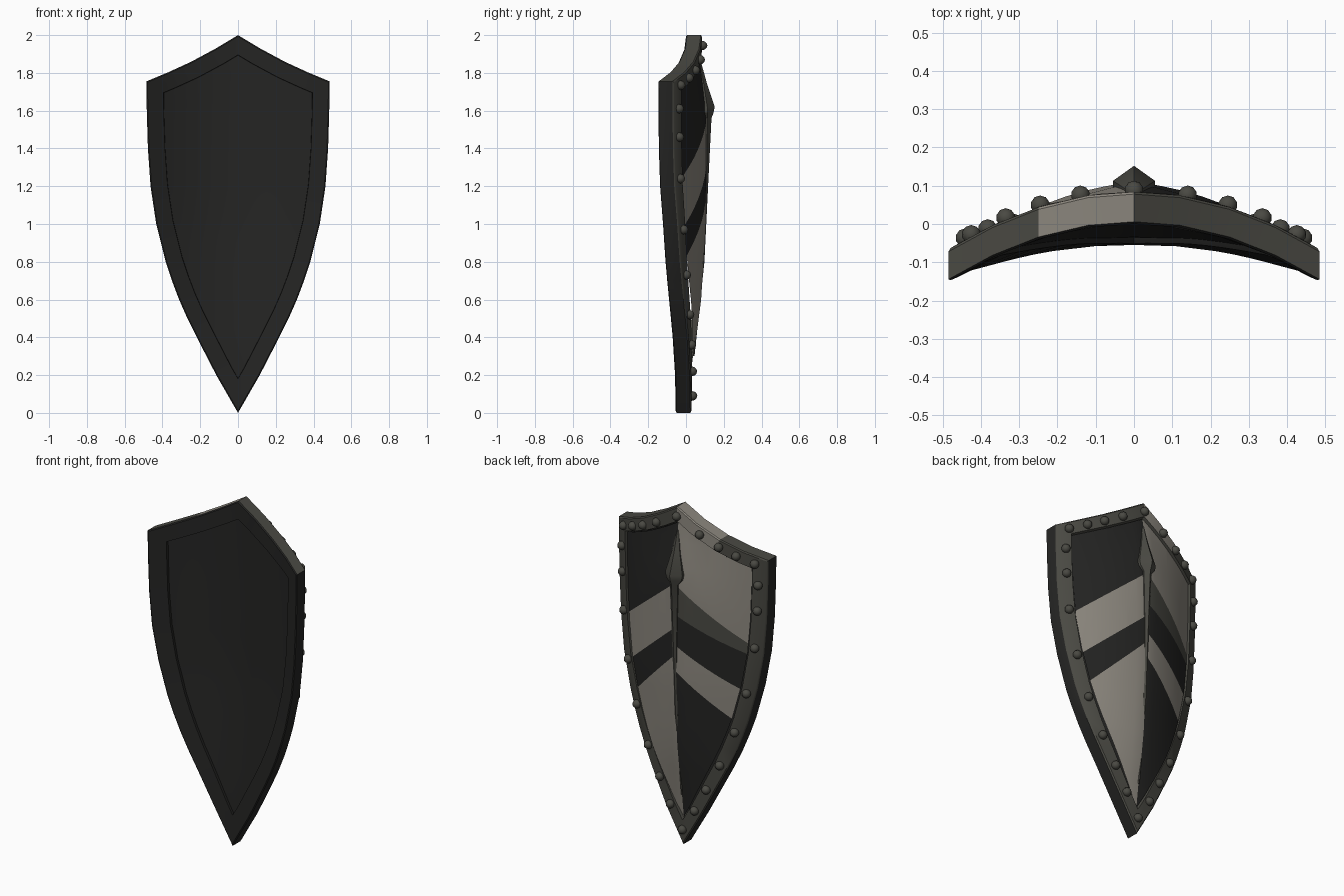
import bpy, bmesh, math
from mathutils import Vector

if "Cube" in bpy.data.objects:
    bpy.data.objects.remove(bpy.data.objects["Cube"])


def material(name, r, g, b):
    m = bpy.data.materials.new(name)
    m.diffuse_color = (r, g, b, 1)
    m.use_nodes = True
    m.node_tree.nodes["Principled BSDF"].inputs["Base Color"].default_value = m.diffuse_color
    return m


DARK, OLIVE, LIGHT = 0, 1, 2
MATS = [material("charcoal", 0.018, 0.018, 0.017),
        material("olive_grey", 0.068, 0.067, 0.056),
        material("pale_stone", 0.27, 0.25, 0.215)]


def finish(bm, name, angle=35):
    me = bpy.data.meshes.new(name)
    bm.to_mesh(me)
    bm.free()
    ob = bpy.data.objects.new(name, me)
    bpy.context.collection.objects.link(ob)
    for m in MATS:
        me.materials.append(m)
    bpy.ops.object.select_all(action='DESELECT')
    ob.select_set(True)
    bpy.context.view_layer.objects.active = ob
    bpy.ops.object.shade_smooth_by_angle(angle=math.radians(angle))
    return ob


def interp(table, t):
    for (a, va), (b, vb) in zip(table, table[1:]):
        if t <= b:
            return va + (vb - va) * max(0, (t - a) / (b - a))
    return table[-1][1]


# Shield outline (right half, apex to tip) and the curved back surface
TOP = [(0, 2), (.12, 1.928), (.25, 1.858), (.37, 1.803)]
SIDE = [(.485, 1.755), (.483, 1.6), (.477, 1.4), (.463, 1.2), (.433, 1.0), (.383, .8),
        (.35, .7), (.312, .6), (.268, .5), (.218, .4), (.115, .2), (0, 0)]
HALF = TOP + SIDE
LOOP = HALF + [(-x, z) for x, z in HALF[-2:0:-1]]
MID = [(0, -.055), (.3, -.048), (.6, -.03), (1, -.005), (1.6, 0), (2, 0)]
THICK = .084


def back_y(x, z):
    return interp(MID, z) - .64 * x * x


def inset(d):
    """Outline moved inward by d with mitred corners."""
    out, n = [], len(LOOP)
    for i in range(n):
        p, q, r = (Vector(LOOP[j % n]) for j in (i - 1, i, i + 1))
        e, f = (q - p).normalized(), (r - q).normalized()
        a, b = Vector((e.y, -e.x)), Vector((f.y, -f.x))
        m = (a + b).normalized()
        out.append(q + m * (d / m.dot(a)))
    return out


# Rim: closed cross-section swept around the outline
bm = bmesh.new()
section = [(0, .006), (0, THICK - .006), (.006, THICK), (.072, THICK), (.084, THICK - .04),
           (.092, .022), (.09, 0), (.006, 0)]
rings = []
for d, h in section:
    rings.append([bm.verts.new((p.x, back_y(p.x, p.y) + h, p.y)) for p in inset(d)])
n, k = len(LOOP), len(section)
for j in range(k):
    for i in range(n):
        A, B = rings[j], rings[(j + 1) % k]
        f = bm.faces.new((A[i], A[(i + 1) % n], B[(i + 1) % n], B[i]))
        top = i < 4 or i >= n - 4
        patch = i >= n - 2
        if j in (4, 5, 6, 7):
            f.material_index = DARK
        elif j == 0 and not top:
            f.material_index = DARK
        else:
            f.material_index = LIGHT if patch and j < 3 else OLIVE
bmesh.ops.recalc_face_normals(bm, faces=bm.faces)
finish(bm, "rim")

# Chevron edges: (height at the centre, height at |x| = 0.4), top to bottom
CHEV = {1: [(1.56, 1.23), (1.30, .95), (1.14, .74)],
        -1: [(1.56, 1.25), (1.38, 1.19), (1.20, .96), (1.05, .73)]}
COLS = {1: [DARK, LIGHT, DARK, LIGHT], -1: [LIGHT, OLIVE, DARK, LIGHT, DARK]}


def cut(bm, co, no, side=0):
    fs = [f for f in bm.faces if side == 0 or f.calc_center_median().x * side > 0]
    vs = {v for f in fs for v in f.verts}
    es = {e for f in fs for e in f.edges}
    bmesh.ops.bisect_plane(bm, geom=list(vs) + list(es) + fs, plane_co=co, plane_no=no, dist=1e-5)


def panel(name, surface, chevrons, facing):
    bm = bmesh.new()
    bm.faces.new([bm.verts.new((p.x, 0, p.y)) for p in inset(.08)])
    for i in range(-6, 7):
        cut(bm, (i * .06, 0, 0), (1, 0, 0))
    for i in range(1, 13):
        cut(bm, (0, 0, .15 * i), (0, 0, 1))
    if chevrons:
        for s, lines in CHEV.items():
            for c, e in lines:
                cut(bm, (0, 0, c), ((c - e) / .4 * s, 0, 1), s)
    for f in bm.faces:
        c = f.calc_center_median()
        if chevrons:
            s = 1 if c.x > 0 else -1
            below = sum(c.z < a + (b - a) * abs(c.x) / .4 for a, b in CHEV[s])
            f.material_index = COLS[s][below]
    for v in bm.verts:
        v.co.y = surface(v.co.x, v.co.z)
    bm.normal_update()
    for f in bm.faces:
        if f.normal.y * facing < 0:
            f.normal_flip()
    finish(bm, name)


def front_y(x, z):
    top = interp([(p[0], p[1] - .12) for p in HALF[:5]], abs(x))
    fade = max(0, min(1, (top - z) / .25, (z - .15) / .4))
    return back_y(x, z) + THICK - .014 + .04 * max(0, 1 - abs(x) / .42) * fade


# Painted front panel and plain back panel
panel("front_panel", front_y, True, 1)
panel("back_panel", lambda x, z: back_y(x, z) + .014, False, -1)

# Central rib: kite with a raised ridge, widest and highest at the boss point
bm = bmesh.new()
rows = []
for z, w, ridge in [(1.86, .004, .076), (1.74, .026, .112), (1.62, .055, .152), (1.59, .05, .146),
                    (1.56, .026, .135), (1.2, .014, .117), (.8, .01, .092), (.3, .004, .045)]:
    base = front_y(w, z)
    shoulder = base + .25 * max(.004, ridge - base)
    pts = [(-w, base - .03), (-w, shoulder), (0, max(ridge, base + .006)),
           (w, shoulder), (w, base - .03)]
    rows.append([bm.verts.new((x, y, z)) for x, y in pts])
for A, B in zip(rows, rows[1:]):
    for i in range(4):
        bm.faces.new((A[i], A[i + 1], B[i + 1], B[i]))
bm.faces.new(rows[0])
bm.faces.new(rows[-1])
for f in bm.faces:
    f.material_index = OLIVE
bmesh.ops.recalc_face_normals(bm, faces=bm.faces)
finish(bm, "centre_rib", 25)

# Studs along the middle of the rim
line = inset(.042)[:len(HALF)]
top_line = [(p.x, p.y) for p in line[:5]]
side_line = [(p.y, p.x) for p in reversed(line[4:])]
spots = [(x, interp(top_line, x)) for x in (.14, .245, .335, .425)]
spots += [(interp(side_line, z), z) for z in (1.61, 1.46, 1.24, .97, .73, .52, .36, .22)]
spots += [(-x, z) for x, z in spots] + [(0, 1.945), (0, .09)]
bm = bmesh.new()
for x, z in spots:
    r = bmesh.ops.create_icosphere(bm, subdivisions=2, radius=.025)
    bmesh.ops.translate(bm, verts=r["verts"], vec=(x, back_y(x, z) + THICK + .004, z))
for f in bm.faces:
    f.material_index = OLIVE
finish(bm, "rim_studs", 30)
